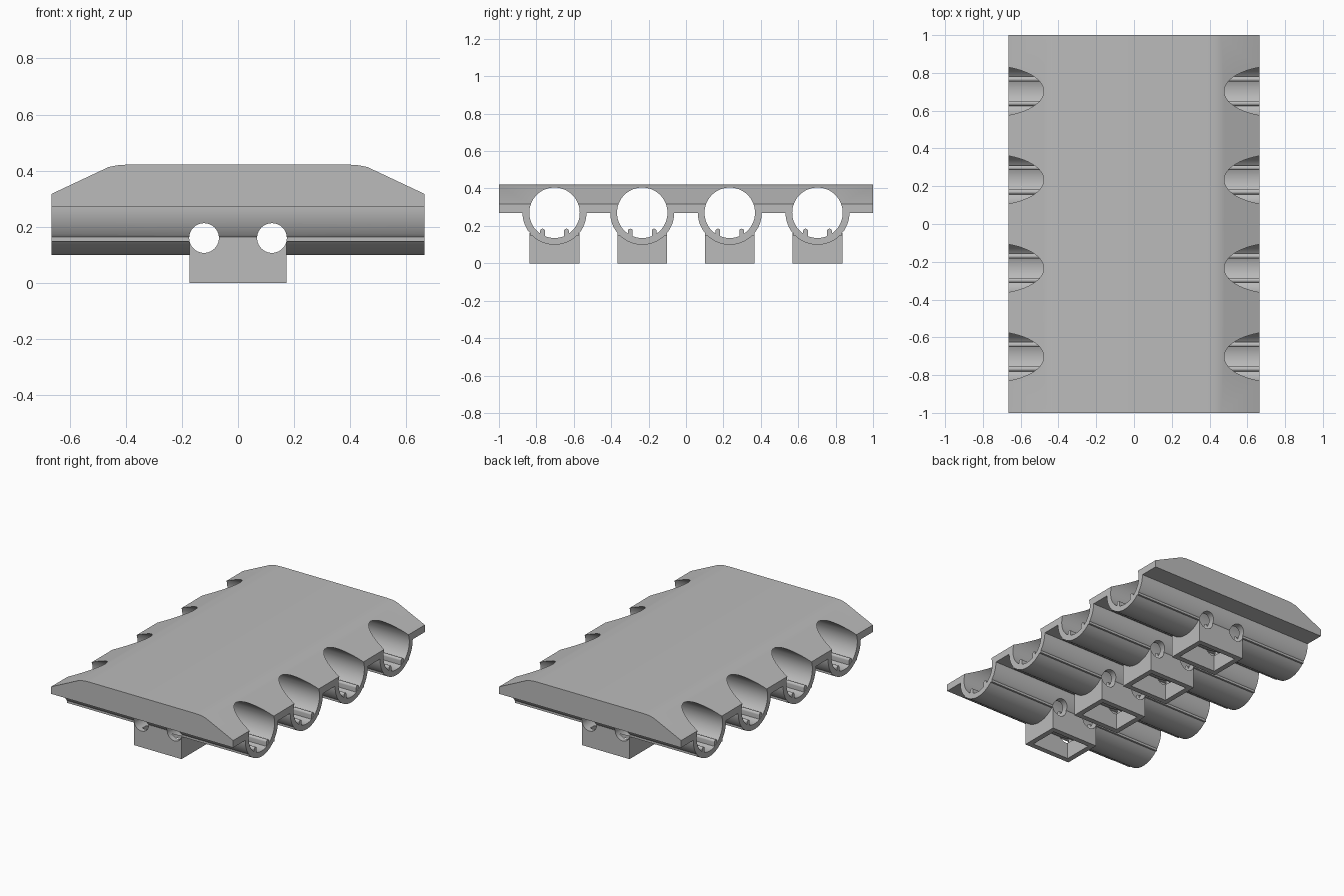
import bpy
import bmesh
from math import pi, sin, cos, sqrt
from mathutils import Vector

cube = bpy.data.objects.get("Cube")
if cube:
    bpy.data.objects.remove(cube, do_unlink=True)

grey = bpy.data.materials.new("plain grey")
grey.use_nodes = True
colour = (0.5, 0.5, 0.5, 1)
grey.diffuse_color = colour
grey.node_tree.nodes["Principled BSDF"].inputs["Base Color"].default_value = colour

HALF_X = 0.665
AXIS_Z = 0.27
BORE_R = 0.135
OUTER_R = 0.171
TUBE_Y = (-0.703, -0.234, 0.234, 0.703)


def prism(name, profile, axis, half):
    """Extrude a profile symmetrically along x (y, z points) or y (x, z points)."""
    def place(a, b, t):
        return (t, a, b) if axis == "x" else (a, t, b)
    bm = bmesh.new()
    face = bm.faces.new([bm.verts.new(place(a, b, -half)) for a, b in profile])
    shift = Vector(place(0, 0, 2 * half))
    out = bmesh.ops.extrude_face_region(bm, geom=[face])
    verts = [v for v in out["geom"] if isinstance(v, bmesh.types.BMVert)]
    bmesh.ops.translate(bm, vec=shift, verts=verts)
    bmesh.ops.recalc_face_normals(bm, faces=bm.faces)
    mesh = bpy.data.meshes.new(name)
    bm.to_mesh(mesh)
    bm.free()
    mesh.materials.append(grey)
    obj = bpy.data.objects.new(name, mesh)
    bpy.context.collection.objects.link(obj)
    return obj


def arc(cx, cz, r, start, end, steps):
    angles = [start + (end - start) * i / steps for i in range(steps + 1)]
    return [(cx + r * cos(a), cz + r * sin(a)) for a in angles]


def circle(cx, cz, r, steps=64):
    return arc(cx, cz, r, 0, 2 * pi, steps)[:-1]


def box(name, y, half_x, half_y, low, high):
    outline = [(y - half_y, low), (y + half_y, low), (y + half_y, high), (y - half_y, high)]
    return prism(name, outline, "x", half_x)


def combine(target, part, operation):
    mod = target.modifiers.new(operation.lower(), "BOOLEAN")
    mod.operation = operation
    mod.solver = "EXACT"
    mod.object = part
    bpy.context.view_layer.objects.active = target
    bpy.ops.object.modifier_apply(modifier=mod.name)
    bpy.data.objects.remove(part, do_unlink=True)


def cradle_profile(y):
    """Lower half of a tube, with a small vertical lip along each side."""
    lip, top, low = 0.132, 0.163, 0.148
    under = sqrt(OUTER_R ** 2 - (AXIS_Z - low) ** 2)
    pts = [(dy, dz) for dy, dz in arc(0, AXIS_Z, OUTER_R, pi, 2 * pi, 64)]
    upper_left = [p for p in pts if p[0] < -lip - 0.001]
    bottom = [p for p in pts if abs(p[0]) < under - 0.001]
    upper_right = [p for p in pts if p[0] > lip + 0.001]
    left_lip = [(-lip, top), (-lip, low), (-under, low)]
    right_lip = [(-a, b) for a, b in reversed(left_lip)]
    outline = upper_left + left_lip + bottom + right_lip + upper_right
    outline = [(-OUTER_R, 0.29)] + outline + [(OUTER_R, 0.29)]
    return [(y + a, b) for a, b in outline]


# Top slab with sloping sides
right_side = [(HALF_X, AXIS_Z), (HALF_X, 0.317), (0.461, 0.413), (0.425, 0.42), (0.386, 0.422)]
slab = right_side + [(-x, z) for x, z in reversed(right_side)]
body = prism("tube_rack", slab, "y", 1.0)

# Tubes and the hollow mounting blocks below them
for y in TUBE_Y:
    block = box("mounting_block", y, 0.173, 0.133, 0, 0.162)
    combine(block, box("recess", y, 0.138, 0.098, -0.05, 0.2), "DIFFERENCE")
    cradle = prism("cradle", cradle_profile(y), "x", HALF_X)
    combine(cradle, block, "UNION")
    combine(body, cradle, "UNION")

# Bores, each with two round-topped rails on its floor
for y in TUBE_Y:
    combine(body, prism("bore", circle(y, AXIS_Z, BORE_R), "x", 1), "DIFFERENCE")
    for side in (-1, 1):
        cy = y + side * 0.064
        w = 0.013
        rail = [(cy - w, 0.13), (cy + w, 0.13)] + arc(cy, 0.172, w, 0, pi, 10)
        combine(body, prism("rail", rail, "x", HALF_X - 0.001), "UNION")

# Two cross holes running through every tube
for x in (-0.121, 0.121):
    combine(body, prism("cross_hole", circle(x, 0.16, 0.053, 40), "y", 1.2), "DIFFERENCE")

# Smooth shading with sharp edges kept
bpy.ops.object.select_all(action="DESELECT")
body.select_set(True)
bpy.context.view_layer.objects.active = body
bpy.ops.object.shade_smooth_by_angle(angle=0.4)
